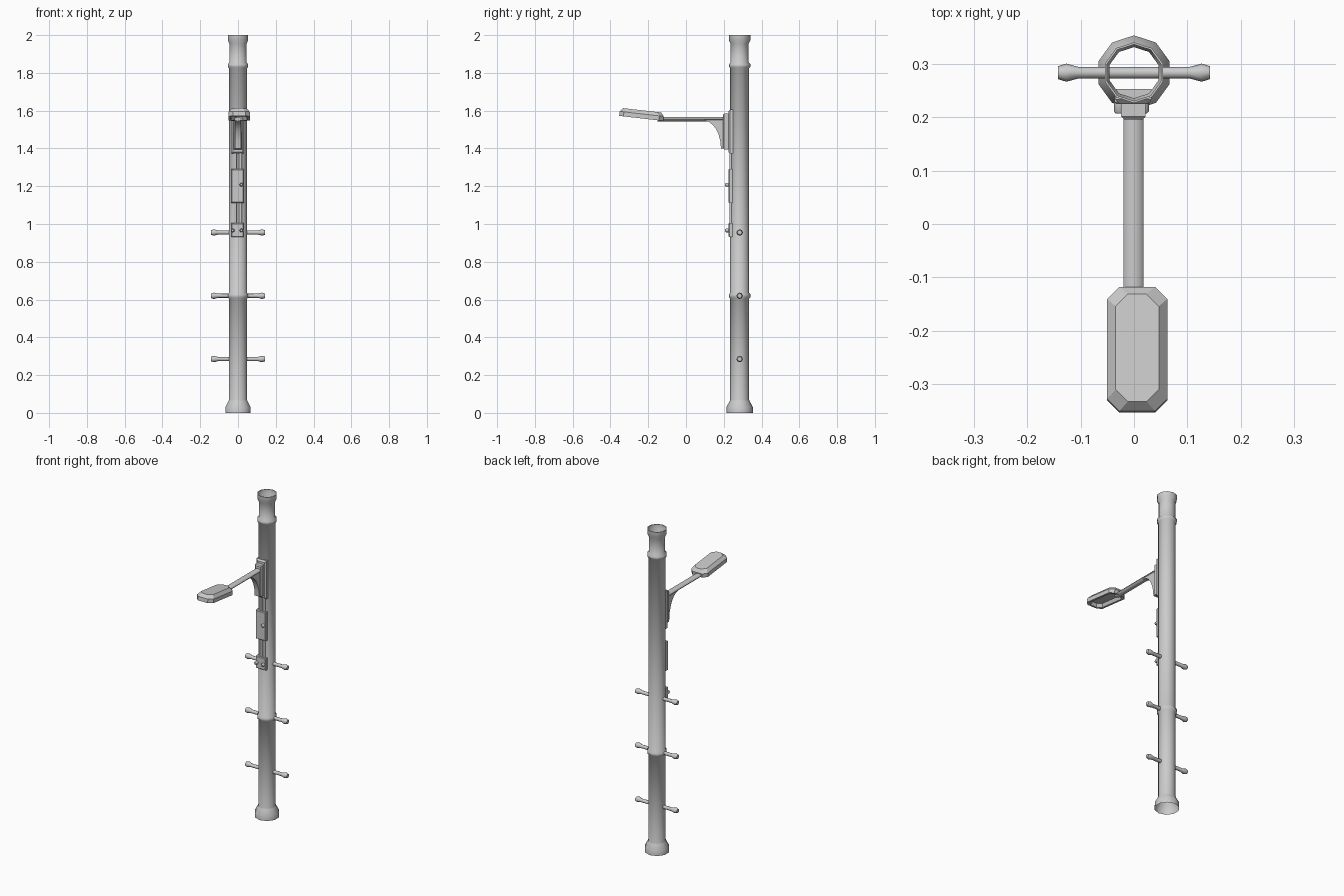
import bpy, bmesh, math
from mathutils import Vector, Matrix

cube = bpy.data.objects.get("Cube")
if cube:
    bpy.data.objects.remove(cube, do_unlink=True)

grey = bpy.data.materials.new("light grey metal")
grey.use_nodes = True
colour = (0.6, 0.6, 0.6, 1)
grey.diffuse_color = colour
grey.node_tree.nodes["Principled BSDF"].inputs["Base Color"].default_value = colour

POLE_Y = 0.284


def finish(name, bm, angle=None, closed=True):
    if closed:
        bmesh.ops.recalc_face_normals(bm, faces=bm.faces[:])
    mesh = bpy.data.meshes.new(name)
    bm.to_mesh(mesh)
    bm.free()
    mesh.materials.append(grey)
    ob = bpy.data.objects.new(name, mesh)
    bpy.context.collection.objects.link(ob)
    if angle:
        bpy.ops.object.select_all(action='DESELECT')
        ob.select_set(True)
        bpy.context.view_layer.objects.active = ob
        bpy.ops.object.shade_smooth_by_angle(angle=math.radians(angle))
    return ob


def lathe(name, profile, sides, matrix, caps=True, angle=50):
    """Turn (radius, height) pairs about local z, first vertex on local +y."""
    bm = bmesh.new()
    rings = []
    for r, h in profile:
        turn = [2 * math.pi * i / sides + math.pi / 2 for i in range(sides)]
        rings.append([bm.verts.new((r * math.cos(a), r * math.sin(a), h)) for a in turn])
    for low, high in zip(rings, rings[1:]):
        for i in range(sides):
            j = (i + 1) % sides
            bm.faces.new((low[i], low[j], high[j], high[i]))
    if caps:
        bm.faces.new(rings[0][::-1])
        bm.faces.new(rings[-1])
    bm.transform(matrix)
    return finish(name, bm, angle, caps)


def box(name, x, y, z, bevel=0.0):
    """Box between (min, max) pairs, with optional chamfers."""
    bm = bmesh.new()
    bmesh.ops.create_cube(bm, size=1)
    lo, hi = Vector((x[0], y[0], z[0])), Vector((x[1], y[1], z[1]))
    for v in bm.verts:
        v.co = (lo + hi) / 2 + v.co * (hi - lo)
    if bevel:
        front = [e for e in bm.edges if all(v.co.y < y[0] + 1e-5 for v in e.verts)]
        bmesh.ops.bevel(bm, geom=front, offset=bevel, segments=1, affect='EDGES')
    return finish(name, bm)


def side_prism(name, outline, half_width, cx=0.0):
    """Extrude a (y, z) outline along x."""
    bm = bmesh.new()
    face = bm.faces.new([bm.verts.new((cx - half_width, y, z)) for y, z in outline])
    out = bmesh.ops.extrude_face_region(bm, geom=[face])
    moved = [v for v in out["geom"] if isinstance(v, bmesh.types.BMVert)]
    bmesh.ops.translate(bm, verts=moved, vec=(2 * half_width, 0, 0))
    return finish(name, bm, 30)


# Hollow pole with flared foot, two collars and a lipped top
lathe("pole", [(0.07, 0), (0.07, 0.03), (0.053, 0.062), (0.05, 0.07),
               (0.05, 0.605), (0.057, 0.612), (0.057, 0.628), (0.05, 0.636),
               (0.05, 1.825), (0.057, 1.832), (0.057, 1.845), (0.048, 1.855),
               (0.048, 1.955), (0.057, 1.973), (0.057, 2.0), (0.053, 2.0)],
      10, Matrix.Translation((0, POLE_Y, 0)), caps=False, angle=60)

# Climbing rungs with knobbed ends
half = [(0.011, 0.105), (0.017, 0.127), (0.012, 0.143)]
rung = [(r, -h) for r, h in reversed(half)] + half
for i, height in enumerate((0.285, 0.62, 0.955)):
    place = Matrix.Translation((0, POLE_Y, height)) @ Matrix.Rotation(math.pi / 2, 4, 'Y')
    lathe(f"rung_{i + 1}", rung, 8, place)

# Lamp bracket: wall plate, raised plate, curved gusset and arm
box("wall_plate", (-0.036, 0.033), (0.225, 0.253), (1.372, 1.607), 0.009)
box("bracket_plate", (-0.024, 0.022), (0.196, 0.23), (1.395, 1.585), 0.006)
curve = []
for i in range(7):
    a = math.pi / 2 * i / 6
    curve.append((0.095 + 0.09 * math.sin(a), 1.4 + 0.147 * math.cos(a)))
side_prism("gusset", curve + [(0.205, 1.4), (0.205, 1.555), (0.095, 1.555)], 0.015)
arm_place = (Matrix.Translation((-0.001, 0.2, 1.555)) @ Matrix.Diagonal((1, 1, 0.6, 1))
             @ Matrix.Rotation(math.pi / 2, 4, 'X'))
lathe("arm", [(0.019, 0), (0.019, 0.35)], 8, arm_place)


# Lamp head: octagonal layers, tilted up outward, hollowed underneath
def lamp_head():
    bm = bmesh.new()
    length, width = 0.235, 0.113

    def layer(z, inset):
        w, l = width / 2 - inset, length / 2 - inset
        c = 0.023
        pts = [(w, l - c), (w - c, l), (c - w, l), (-w, l - c),
               (-w, c - l), (c - w, -l), (w - c, -l), (w, c - l)]
        return [bm.verts.new((x, y, z)) for x, y in pts]

    layers = [layer(0.004, 0.02), layer(-0.016, 0.012), layer(-0.016, 0),
              layer(0.008, 0), layer(0.027, 0.016)]
    for a, b in zip(layers, layers[1:]):
        for i in range(8):
            j = (i + 1) % 8
            bm.faces.new((a[i], a[j], b[j], b[i]))
    bm.faces.new(layers[0])
    bm.faces.new(layers[-1])
    bm.transform(Matrix.Translation((0.006, -0.2355, 1.575))
                 @ Matrix.Rotation(math.radians(-6.5), 4, 'X'))
    return finish("lamp_head", bm, 30)


lamp_head()

# Control boxes on the front of the pole, with small knobs
box("upper_box", (-0.037, 0.031), (0.225, 0.252), (1.112, 1.29), 0.004)
box("lower_box", (-0.037, 0.031), (0.225, 0.252), (0.93, 1.005), 0.004)
knob = [(0.01, 0), (0.01, 0.016), (0.006, 0.021)]
for name, x, z in (("upper_knob", 0.018, 1.208), ("lower_knob_left", 0.018, 0.966),
                   ("lower_knob_right", -0.028, 0.966)):
    lathe(name, knob, 8, Matrix.Translation((x, 0.228, z)) @ Matrix.Rotation(math.pi / 2, 4, 'X'))

# Twin conduits joining the boxes and the bracket
for name, x in (("left_conduit", 0.013), ("right_conduit", -0.014)):
    lathe(name, [(0.008, 0.95), (0.008, 1.39)], 8, Matrix.Translation((x, 0.237, 0)))
